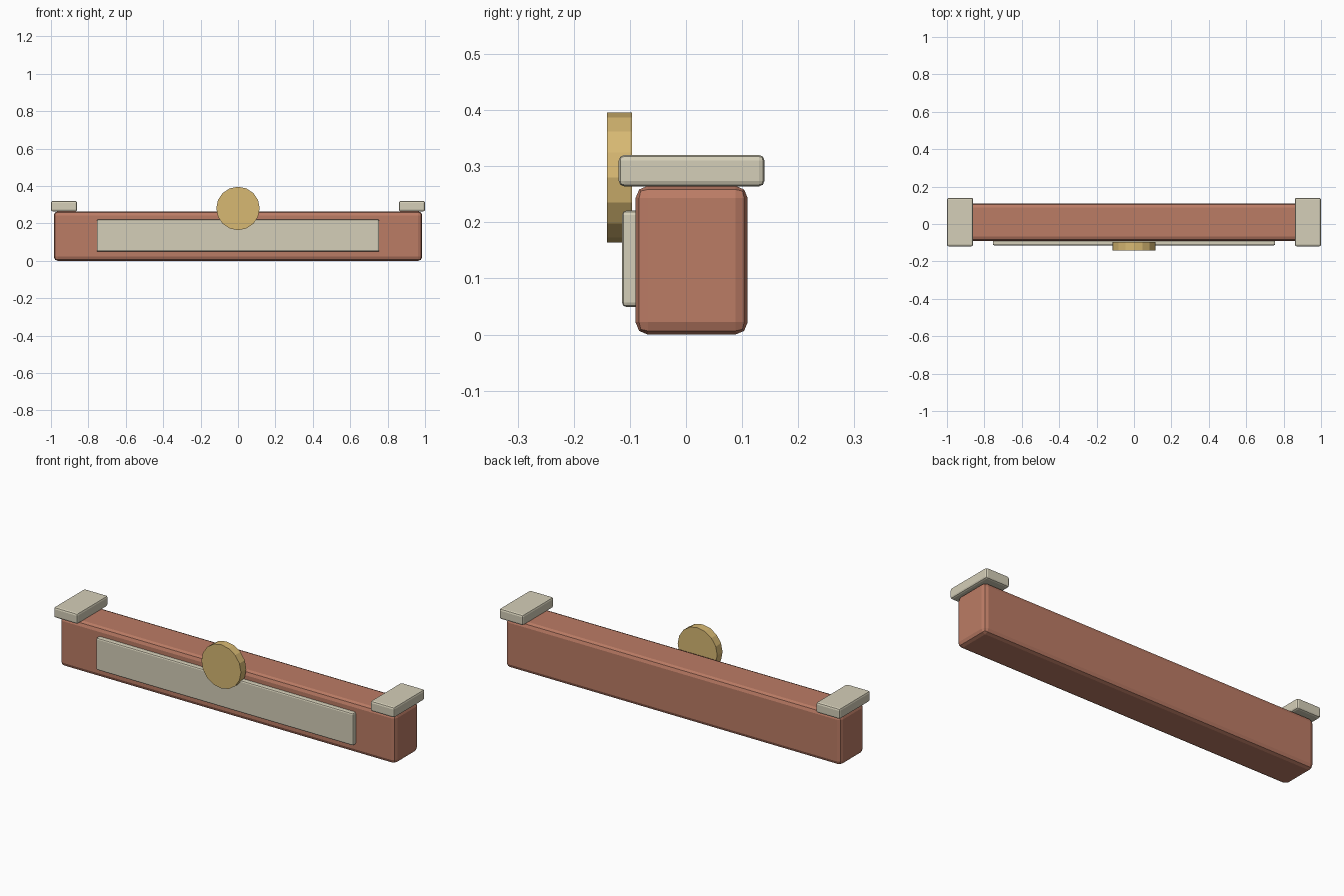
import bpy
import math

if "Cube" in bpy.data.objects:
    bpy.data.objects.remove(bpy.data.objects["Cube"])


def material(name, rgb):
    m = bpy.data.materials.new(name)
    m.diffuse_color = (*rgb, 1)
    m.use_nodes = True
    m.node_tree.nodes["Principled BSDF"].inputs["Base Color"].default_value = m.diffuse_color
    return m


clay = material("clay_red", (0.50, 0.20, 0.13))
stone = material("pale_stone", (0.66, 0.62, 0.48))
gold = material("gold", (0.68, 0.48, 0.17))


def block(name, lo, hi, bevel, mat):
    """Bevelled box between two corners."""
    bpy.ops.mesh.primitive_cube_add(size=1, location=[(a + b) / 2 for a, b in zip(lo, hi)])
    ob = bpy.context.object
    ob.name = name
    ob.scale = [b - a for a, b in zip(lo, hi)]
    bpy.ops.object.transform_apply(location=False, rotation=False, scale=True)
    mod = ob.modifiers.new("bevel", 'BEVEL')
    mod.width = bevel
    mod.segments = 2
    ob.data.materials.append(mat)
    return ob


# Main beam
block("beam", (-0.985, -0.09, 0), (0.985, 0.11, 0.265), 0.022, clay)

# Raised front panel
block("front_panel", (-0.755, -0.114, 0.049), (0.755, -0.08, 0.221), 0.008, stone)

# End caps on top
for side, s in (("left", -1), ("right", 1)):
    x0, x1 = sorted((s * 0.86, s * 1.0))
    block(f"{side}_cap", (x0, -0.12, 0.264), (x1, 0.14, 0.32), 0.01, stone)

# Round medallion, 16 sides, with a vertex at the top
bpy.ops.mesh.primitive_cylinder_add(vertices=16, radius=0.116, depth=0.045,
                                    location=(0, -0.1185, 0.28),
                                    rotation=(math.pi / 2, 0, 0))
disc = bpy.context.object
disc.name = "medallion"
disc.data.materials.append(gold)
